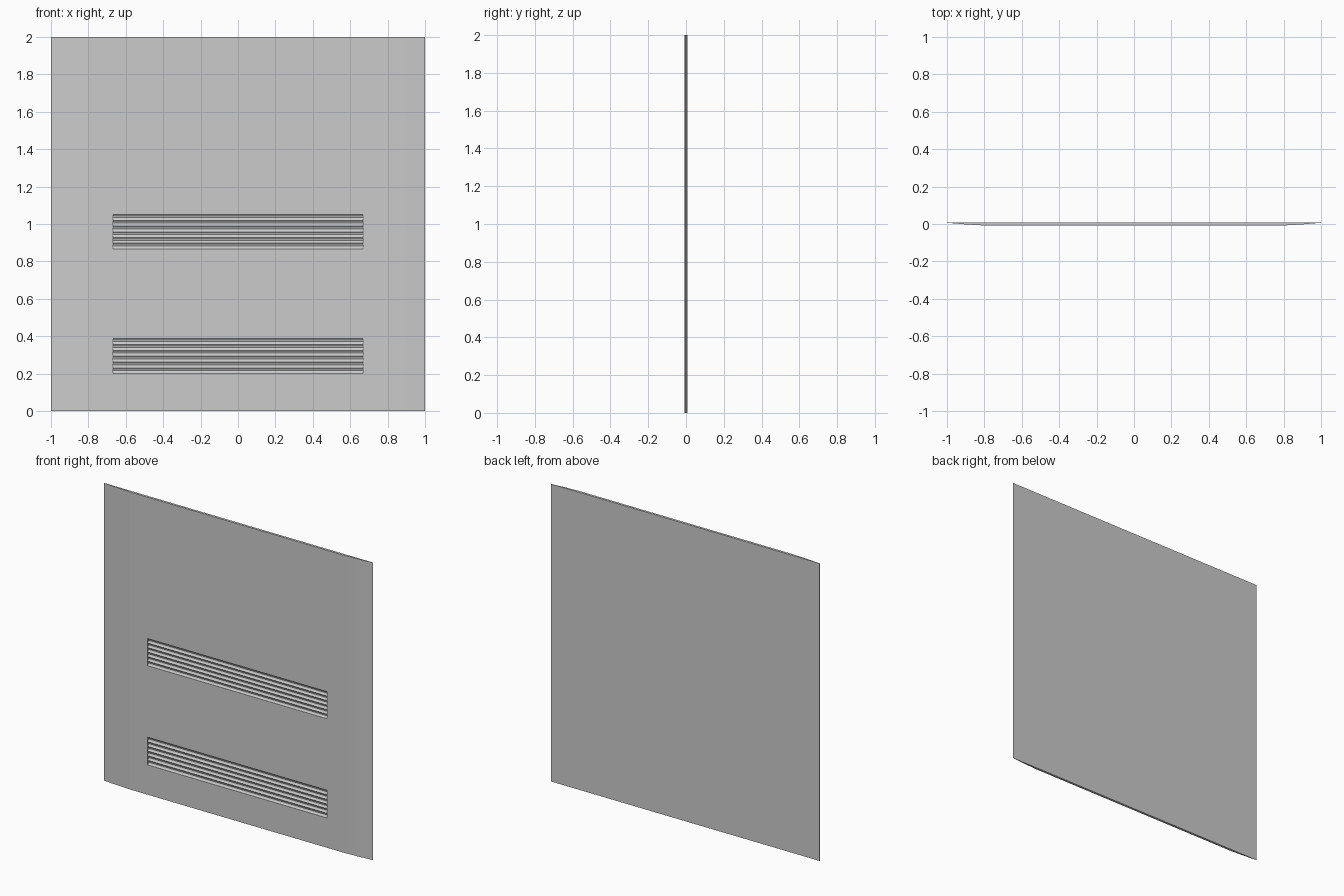
import bpy, bmesh, math
from mathutils import Vector

if "Cube" in bpy.data.objects:
    bpy.data.objects.remove(bpy.data.objects["Cube"])

FRONT, BACK = -0.008, 0.008


def prism(name, points, offset):
    """Extrude a closed outline of 3D points along an offset."""
    bm = bmesh.new()
    face = bm.faces.new([bm.verts.new(p) for p in points])
    out = bmesh.ops.extrude_face_region(bm, geom=[face])
    moved = [g for g in out["geom"] if isinstance(g, bmesh.types.BMVert)]
    bmesh.ops.translate(bm, verts=moved, vec=Vector(offset))
    bmesh.ops.recalc_face_normals(bm, faces=bm.faces)
    mesh = bpy.data.meshes.new(name)
    bm.to_mesh(mesh)
    bm.free()
    obj = bpy.data.objects.new(name, mesh)
    bpy.context.collection.objects.link(obj)
    return obj


# Panel: flat back, front tapering away towards both side edges
half = [(0.80, FRONT), (0.90, -0.002), (1.0, 0.0065)]
outline = [(-x, y, 0) for x, y in reversed(half)] + [(x, y, 0) for x, y in half]
outline += [(1, BACK, 0), (-1, BACK, 0)]
panel = prism("door_panel", outline, (0, 0, 2))


# Ribbed recesses: rows of shallow rounded grooves cut in the front
def groove_cutter(name, z0, z1, count=6, steps=4, depth=0.009):
    pts = [(-0.667, FRONT - 0.02, z0)]
    for i in range(count * steps + 1):
        t = i / (count * steps)
        wave = abs(math.sin(math.pi * i / steps))
        y = FRONT + 0.001 + depth * wave
        pts.append((-0.667, y, z0 + (z1 - z0) * t))
    pts.append((-0.667, FRONT - 0.02, z1))
    cutter = prism(name, pts, (1.334, 0, 0))
    cutter.hide_render = True
    return cutter


cutters = [groove_cutter("lower_groove_cutter", 0.20, 0.387),
           groove_cutter("upper_groove_cutter", 0.867, 1.05)]
for cutter in cutters:
    mod = panel.modifiers.new("grooves", "BOOLEAN")
    mod.operation = "DIFFERENCE"
    mod.solver = "EXACT"
    mod.object = cutter

# Apply the cuts and clear away the cutters
bpy.context.view_layer.objects.active = panel
panel.select_set(True)
for mod in list(panel.modifiers):
    bpy.ops.object.modifier_apply(modifier=mod.name)
for cutter in cutters:
    bpy.data.objects.remove(cutter)
